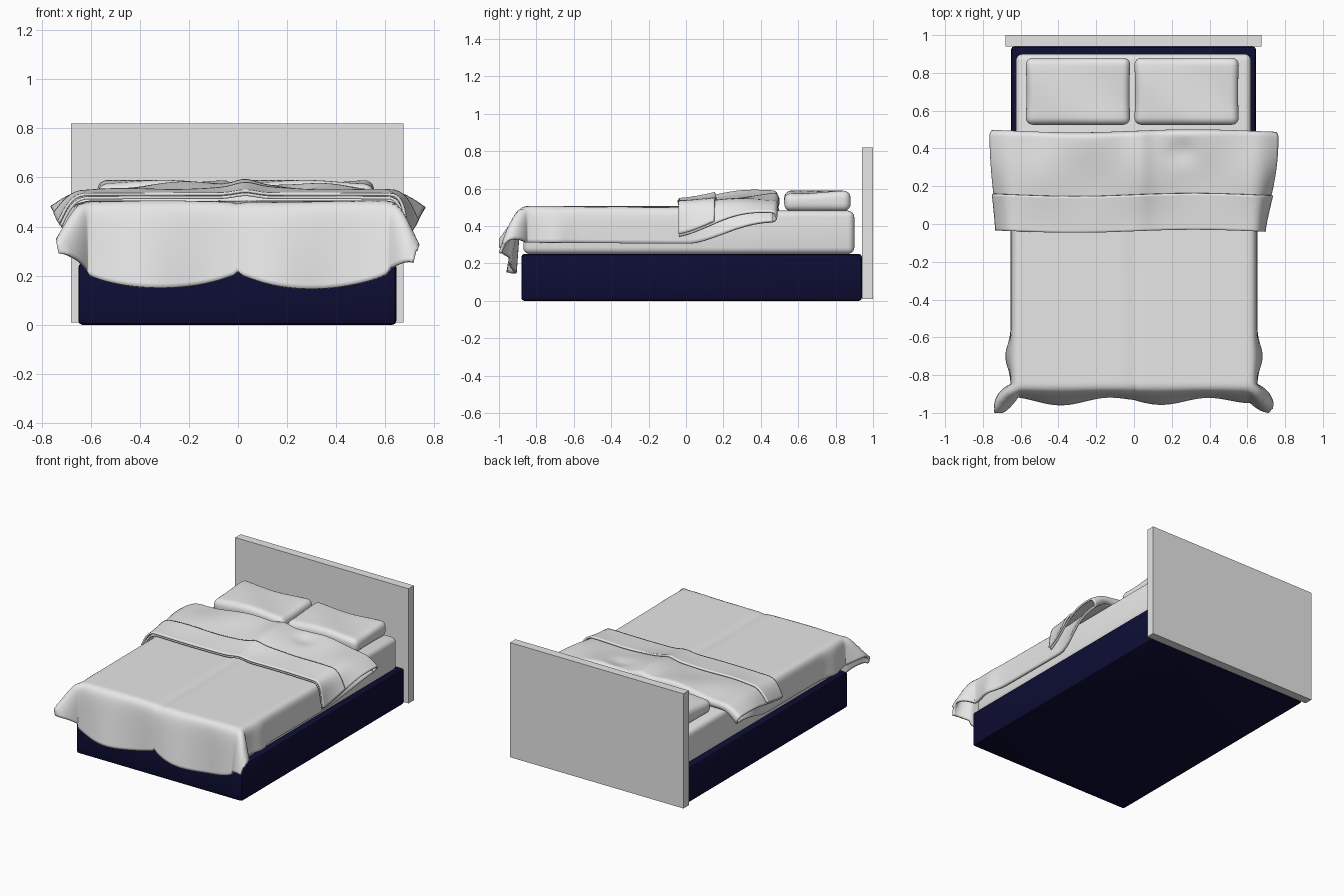
import bpy, bmesh, math

old = bpy.data.objects.get("Cube")
if old:
    bpy.data.objects.remove(old, do_unlink=True)


def material(name, color):
    m = bpy.data.materials.new(name)
    m.use_nodes = True
    m.diffuse_color = color
    m.node_tree.nodes["Principled BSDF"].inputs["Base Color"].default_value = color
    return m


WHITE = material("soft white", (0.8, 0.8, 0.8, 1))
NAVY = material("navy", (0.004, 0.004, 0.035, 1))


def finish(name, bm, mat, smooth=None):
    me = bpy.data.meshes.new(name)
    bmesh.ops.recalc_face_normals(bm, faces=bm.faces)
    bm.to_mesh(me)
    bm.free()
    me.materials.append(mat)
    ob = bpy.data.objects.new(name, me)
    bpy.context.collection.objects.link(ob)
    if smooth:
        bpy.ops.object.select_all(action='DESELECT')
        ob.select_set(True)
        bpy.context.view_layer.objects.active = ob
        bpy.ops.object.shade_smooth_by_angle(angle=math.radians(smooth))
    return ob


def box(name, lo, hi, mat, radius=0.0, segments=4):
    bm = bmesh.new()
    bmesh.ops.create_cube(bm, size=1)
    for v in bm.verts:
        for i in range(3):
            v.co[i] = lo[i] if v.co[i] < 0 else hi[i]
    if radius:
        bmesh.ops.bevel(bm, geom=bm.edges[:], offset=radius, segments=segments,
                        profile=0.5, affect='EDGES')
    return finish(name, bm, mat, 40 if radius else None)


def cloth(name, shape, cols, rows, thickness):
    """Sheet whose points come from shape(u, v), u in -1..1 and v in 0..1."""
    bm = bmesh.new()
    bmesh.ops.create_grid(bm, x_segments=cols, y_segments=rows, size=1)
    for v in bm.verts:
        v.co = shape(v.co.x, (v.co.y + 1) / 2)
    ob = finish(name, bm, WHITE, 60)
    mod = ob.modifiers.new("thickness", 'SOLIDIFY')
    mod.thickness = thickness
    mod.offset = 0
    return ob


def ease(lo, hi, x):
    t = min(1, max(0, (x - lo) / (hi - lo)))
    return t * t * (3 - 2 * t)


def lerp(a, b, t):
    return a + (b - a) * t


def bump(x, width):
    return math.exp(-(x / width) ** 2)


# Bed frame, headboard and mattress
box("bed_base", (-0.65, -0.88, 0), (0.645, 0.94, 0.25), NAVY, 0.015, 2)
box("headboard", (-0.68, 0.94, 0.01), (0.675, 1.0, 0.82), WHITE)
box("mattress", (-0.625, -0.87, 0.25), (0.62, 0.9, 0.482), WHITE, 0.035)


# Pillows, with a gently sagging top
def pillow(name, x0, x1):
    ob = box(name, (x0, 0.525, 0.478), (x1, 0.88, 0.59), WHITE, 0.04, 5)
    bm = bmesh.new()
    bm.from_mesh(ob.data)
    bmesh.ops.subdivide_edges(
        bm, edges=[e for e in bm.edges if e.calc_length() > 0.2], cuts=8, use_grid_fill=True)
    mid, half = (x0 + x1) / 2, (x1 - x0) / 2
    for v in bm.verts:
        s, t = (v.co.x - mid) / half, (v.co.y - 0.7) / 0.18
        if v.co.z > 0.54:
            v.co.z -= 0.008 * (1 + math.sin(3 * s + 2 * t))
        v.co.x -= 0.006 * math.copysign(1 - t * t, s)
    bm.to_mesh(ob.data)
    bm.free()


pillow("right_pillow", -0.575, -0.018)
pillow("left_pillow", 0.0, 0.557)

HALF, FOOT = 0.61, -0.85


# Duvet hanging over both sides and the foot, with flared corners
def duvet_shape(u, v):
    x0 = u * 0.83
    scallop = abs(math.sin(math.pi * min(1, abs(x0) / 0.62))) ** 0.6
    b = lerp(FOOT - 0.32 - 0.08 * scallop, 0.465, v)
    lift = ease(0.0, 0.465, b)
    a = u * (HALF + lerp(0.235, 0.16, lift))
    ex, ey = max(0, abs(a) - HALF), max(0, FOOT - b)
    side = math.copysign(1, a)
    x, y, z = max(-HALF, min(HALF, a)), max(FOOT, b), 0.495
    z -= 0.006 * bump(x, 0.03) * (1 - lift)
    z += 0.003 * math.sin(7 * x + 3 * y)
    r = math.hypot(ex, ey)
    if r > 0:
        corner = (2 * ex * ey / (r * r)) ** 2
        out = 0.035 * (1 - math.exp(-r / 0.035)) + 0.42 * corner * r
        out += 0.55 * lift * ex
        out += 0.12 * ey * (1 - corner)
        out += 0.05 * r * math.sin(12 * a) * (ey > ex)
        out += 0.12 * ex * bump(b + 0.7, 0.08)
        drop = r * r / (r + 0.06)
        drop *= 1 - corner * (0.32 if side > 0 else 0.45) - 0.4 * lift
        x += side * out * ex / r
        y -= out * ey / r
        z -= drop
    return (x, max(y, -0.993), z)


cloth("duvet", duvet_shape, 84, 96, 0.016)


# Turned-back top of the duvet: rises to a soft roll near the pillows
def turnback_point(u, y, raise_by=0.0):
    t = ease(-0.1, 0.46, y)
    left = u > 0
    hang = lerp(0.235 if left else 0.2, 0.17, t)
    flare = lerp(0.08 if left else 0.3, 0.6, t)
    a = u * (HALF + hang)
    ex = max(0, abs(a) - HALF)
    x = max(-HALF, min(HALF, a))
    z = 0.516 + raise_by + 0.055 * t * (1 - 0.5 * (x / HALF) ** 2)
    z += (0.012 + 0.012 * t) * bump(x - 0.03, 0.06)
    z += 0.012 * t * math.sin(11 * x + 1) * math.sin(9 * y)
    z -= 0.02 * bump(x - 0.25, 0.08) * bump(y - 0.38, 0.07)
    if ex:
        out = 0.05 * (1 - math.exp(-ex / 0.04)) + flare * ex
        x += math.copysign(out + raise_by * 0.6, a)
        z -= ex * ex / (ex + 0.05) * (1 - 0.9 * flare)
    return x, y + 0.008 * math.sin(5 * x), z


def turnback_shape(u, v):
    if v < 0.8:
        return turnback_point(u, lerp(-0.035, 0.465, v / 0.8))
    # the roll curls under to meet the lower layer
    angle = math.pi * (v - 0.8) / 0.2
    x, y, z = turnback_point(u, 0.465)
    low = duvet_shape(u, 1)
    t = (1 - math.cos(angle)) / 2
    return (lerp(x, low[0], t), y + 0.022 * math.sin(angle), lerp(z, low[2], t))


cloth("duvet_turnback", turnback_shape, 84, 50, 0.012)


# Narrow border folded along the loose edge of the turnback
def border_shape(u, v):
    return turnback_point(u, lerp(-0.038, 0.155, v), 0.014)


cloth("folded_border", border_shape, 84, 16, 0.012)
